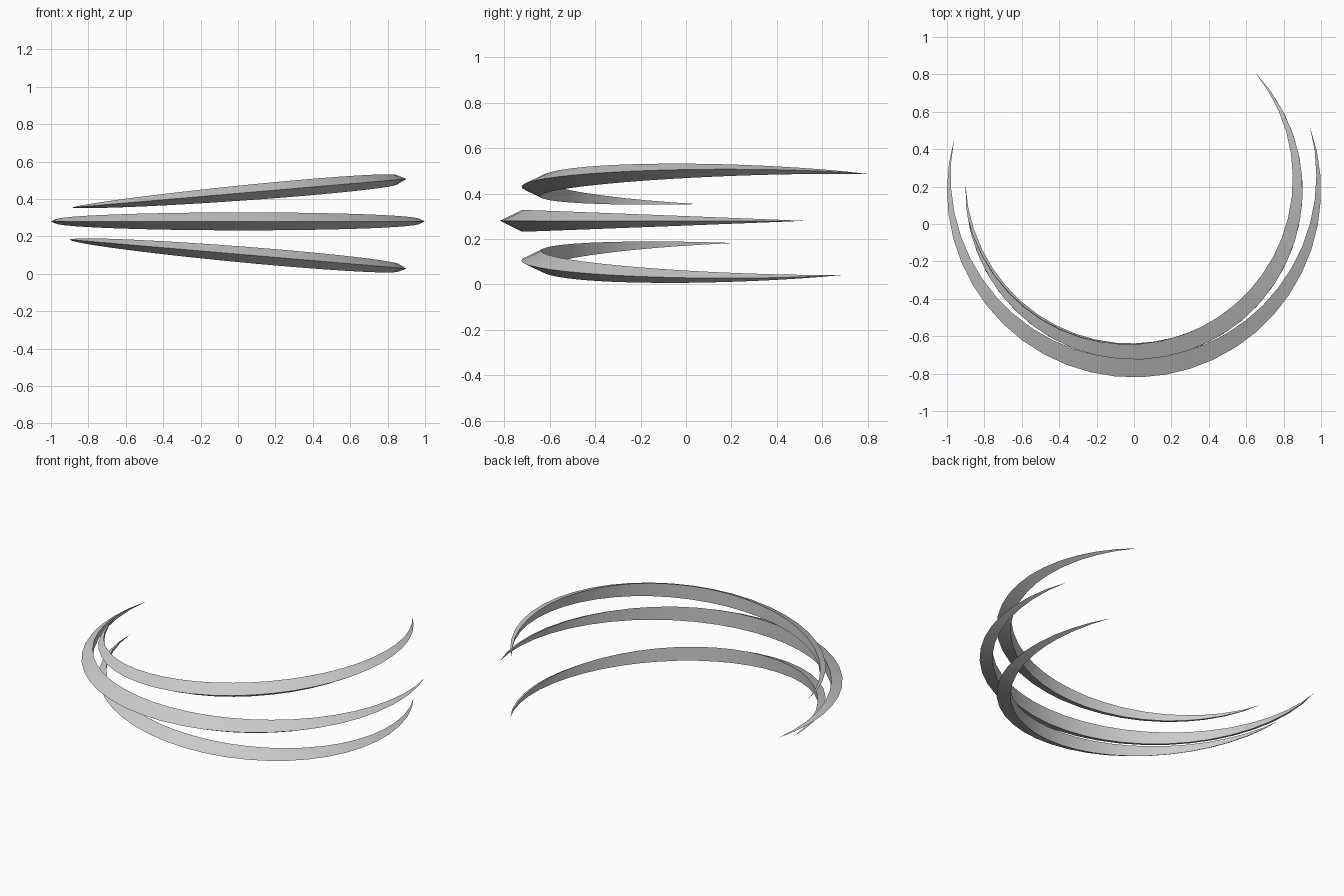
import bpy
import bmesh
import math
from mathutils import Matrix, Vector

cube = bpy.data.objects.get("Cube")
if cube:
    bpy.data.objects.remove(cube, do_unlink=True)

steel = bpy.data.materials.new("pale_grey")
steel.use_nodes = True
steel.diffuse_color = (0.6, 0.6, 0.6, 1)
steel.node_tree.nodes["Principled BSDF"].inputs["Base Color"].default_value = (0.6, 0.6, 0.6, 1)

SEGMENTS = 28
SPAN = math.radians(216)


def crescent(name, radius, height, middle, tilt):
    """Curved blade: outer ridge, flat inner face, tapering to a point at both ends."""
    bm = bmesh.new()
    place = Matrix.Translation((0, 0.18, height)) @ Matrix.Rotation(math.radians(tilt), 4, "Y")

    def point(angle, r, z):
        return bm.verts.new(place @ Vector((r * math.cos(angle), r * math.sin(angle), z)))

    # Triangular sections along the arc, swelling towards the middle
    rings = []
    for i in range(SEGMENTS + 1):
        t = i / SEGMENTS - 0.5
        angle = math.radians(middle) + t * SPAN
        swell = math.cos(t * math.pi) * radius
        if i in (0, SEGMENTS):
            rings.append([point(angle, radius, 0)] * 3)
        else:
            inner = radius - 0.098 * swell
            rings.append([point(angle, radius, 0),
                          point(angle, inner, 0.048 * swell),
                          point(angle, inner, -0.048 * swell)])

    # Skin between neighbouring sections; shared tip points give triangles
    for a, b in zip(rings, rings[1:]):
        for j in range(3):
            k = (j + 1) % 3
            bm.faces.new(list(dict.fromkeys((a[j], a[k], b[k], b[j]))))
    bmesh.ops.recalc_face_normals(bm, faces=bm.faces[:])

    mesh = bpy.data.meshes.new(name)
    bm.to_mesh(mesh)
    bm.free()
    mesh.materials.append(steel)
    blade = bpy.data.objects.new(name, mesh)
    bpy.context.collection.objects.link(blade)

    bpy.ops.object.select_all(action="DESELECT")
    blade.select_set(True)
    bpy.context.view_layer.objects.active = blade
    bpy.ops.object.shade_smooth_by_angle(angle=math.radians(30))


crescent("upper_blade", 0.905, 0.43, -64, -4.9)
crescent("middle_blade", 1.0, 0.28, -88, 0)
crescent("lower_blade", 0.905, 0.105, -74, 4.9)
